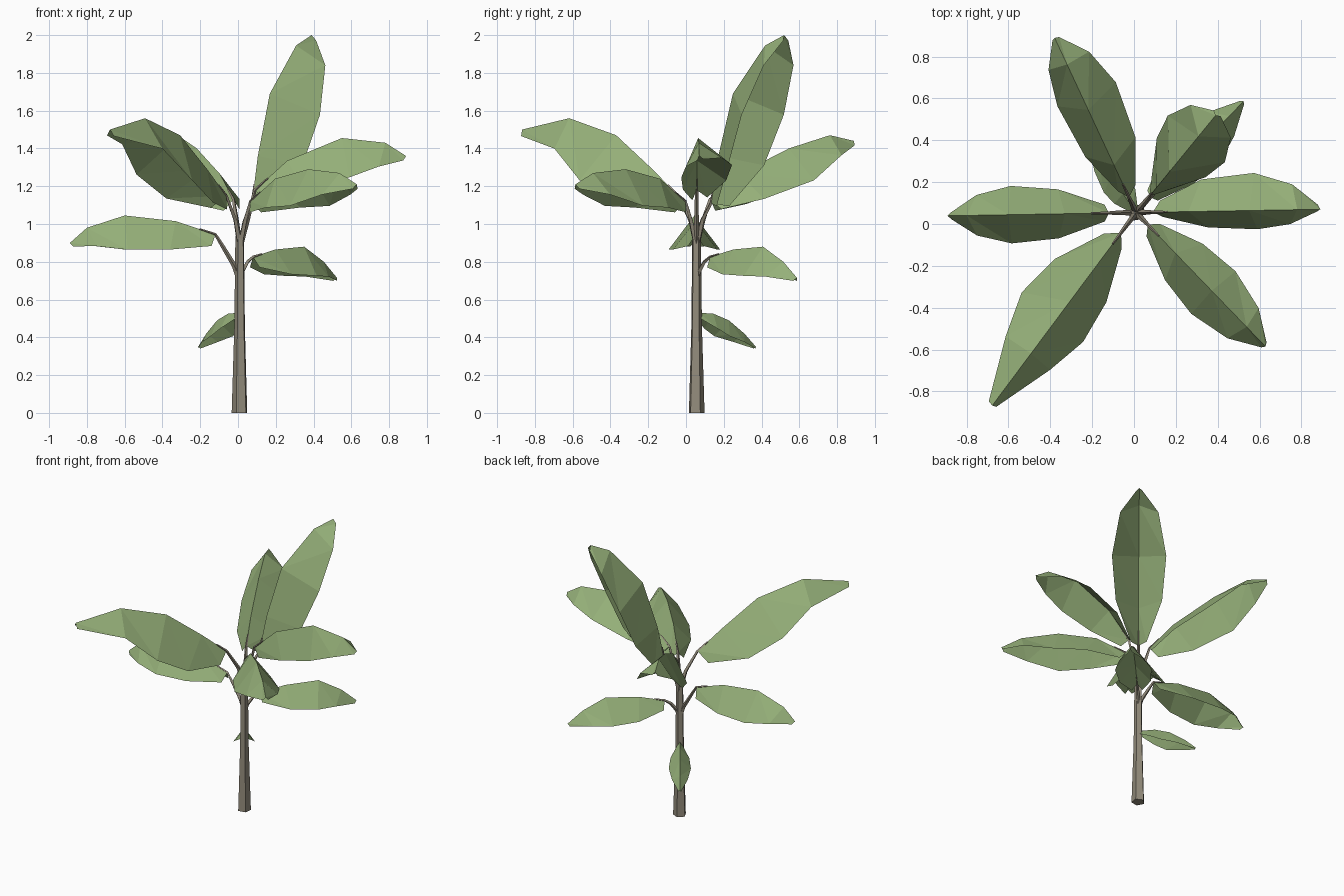
import bpy
from math import cos, sin, pi, radians
from mathutils import Vector, Matrix

if "Cube" in bpy.data.objects:
    bpy.data.objects.remove(bpy.data.objects["Cube"])

AXIS = Vector((0.01, 0.055, 0))  # trunk axis


def material(name, color):
    m = bpy.data.materials.new(name)
    m.diffuse_color = (*color, 1)
    m.use_nodes = True
    m.node_tree.nodes["Principled BSDF"].inputs["Base Color"].default_value = m.diffuse_color
    return m


GREEN = material("leaf_green", (0.30, 0.43, 0.19))
BARK = material("bark", (0.29, 0.26, 0.20))


def add_mesh(name, verts, faces, mat):
    me = bpy.data.meshes.new(name)
    me.from_pydata(verts, [], faces)
    me.materials.append(mat)
    bpy.context.collection.objects.link(bpy.data.objects.new(name, me))


def tube(name, pts, radii, sides, phase=0.0):
    """Tapered tube along a path with flat faces and capped ends."""
    verts, faces = [], []
    n = len(pts)
    for i, (p, r) in enumerate(zip(pts, radii)):
        t = (pts[min(i + 1, n - 1)] - pts[max(i - 1, 0)]).normalized()
        q = t.to_track_quat('Z', 'Y')
        for k in range(sides):
            a = 2 * pi * k / sides + phase
            verts.append(p + q @ Vector((r * cos(a), r * sin(a), 0)))
    for i in range(n - 1):
        for k in range(sides):
            a, b = i * sides + k, i * sides + (k + 1) % sides
            faces.append((a, b, b + sides, a + sides))
    faces.append(tuple(reversed(range(sides))))
    faces.append(tuple(range((n - 1) * sides, n * sides)))
    add_mesh(name, verts, faces, BARK)


# Blade half width and edge droop at each midrib station, relative to length
WIDTH = (0.05, 0.145, 0.17, 0.12, 0.02)
DROOP = (0.08, 0.19, 0.225, 0.135, 0.03)


def leaf(name, azimuth, roll, size, midrib, stem):
    """Roof-folded blade along a midrib of (radius, height) points, plus stem."""
    a = radians(azimuth)
    out = Vector((cos(a), sin(a), 0))
    side = Vector((-sin(a), cos(a), 0))

    def place(r, z):
        return AXIS + out * r + Vector((0, 0, z))

    mid = [place(*p) for p in midrib]
    length = size * sum((q - p).length for p, q in zip(mid, mid[1:]))
    verts, faces = [], []
    for i, p in enumerate(mid):
        t = (mid[min(i + 1, 4)] - mid[max(i - 1, 0)]).normalized()
        turn = Matrix.Rotation(radians(roll), 3, t)
        down = turn @ t.cross(side) * -1
        s = turn @ side
        w, d = WIDTH[i] * length, DROOP[i] * length
        verts += [p + s * w + down * d, p, p - s * w + down * d]
    for i in range(4):
        k = 3 * i
        faces += [(k, k + 1, k + 4), (k, k + 4, k + 3),
                  (k + 1, k + 2, k + 5), (k + 1, k + 5, k + 4)]
    add_mesh(name + "_blade", verts, [f[::-1] for f in faces], GREEN)
    if stem:
        # stem runs onto the start of the midrib
        pts = [place(*p) for p in stem] + [mid[0], mid[0].lerp(mid[1], 0.4)]
        radii = [0.016 - 0.011 * i / (len(pts) - 1) for i in range(len(pts))]
        tube(name + "_stem", pts, radii, 4)


# Trunk
tube("trunk", [AXIS + Vector((0, 0, z)) for z in (0, 0.45, 0.94)],
     (0.044, 0.030, 0.024), 5, radians(64))

# Upper crown
TOP = [(0.005, 0.9), (0.04, 1.02)]
leaf("tall_leaf", 50.7, 0, 0.96,
     [(.10, 1.11), (.15, 1.36), (.25, 1.69), (.47, 1.945), (.60, 2.0)], TOP)
leaf("right_leaf", 1, 14, 0.9,
     [(.08, 1.18), (.25, 1.335), (.54, 1.455), (.77, 1.43), (.88, 1.36)], TOP)
leaf("front_right_leaf", -46, 0, 1.0,
     [(.08, 1.12), (.27, 1.24), (.52, 1.29), (.76, 1.27), (.89, 1.21)], TOP)
leaf("front_left_leaf", 233.3, -5, 0.96,
     [(.12, 1.15), (.29, 1.29), (.53, 1.47), (.84, 1.56), (1.15, 1.50)], TOP)
leaf("back_left_leaf", 115, -7, 0.96,
     [(.08, 1.13), (.25, 1.265), (.54, 1.40), (.78, 1.47), (.92, 1.44)], TOP)

# Lower leaves
leaf("left_leaf", 181, 0, 0.98,
     [(.13, .945), (.34, 1.015), (.61, 1.045), (.81, .98), (.90, .90)],
     [(0, .70), (.03, .78), (.09, .88)])
leaf("back_right_leaf", 46, 0, 1.0,
     [(.10, .825), (.27, .865), (.49, .88), (.64, .80), (.74, .715)],
     [(0, .70), (.02, .75), (.06, .80)])
leaf("small_leaf", 125, 0, 1.0,
     [(.02, .53), (.11, .525), (.21, .49), (.31, .42), (.385, .35)], None)
